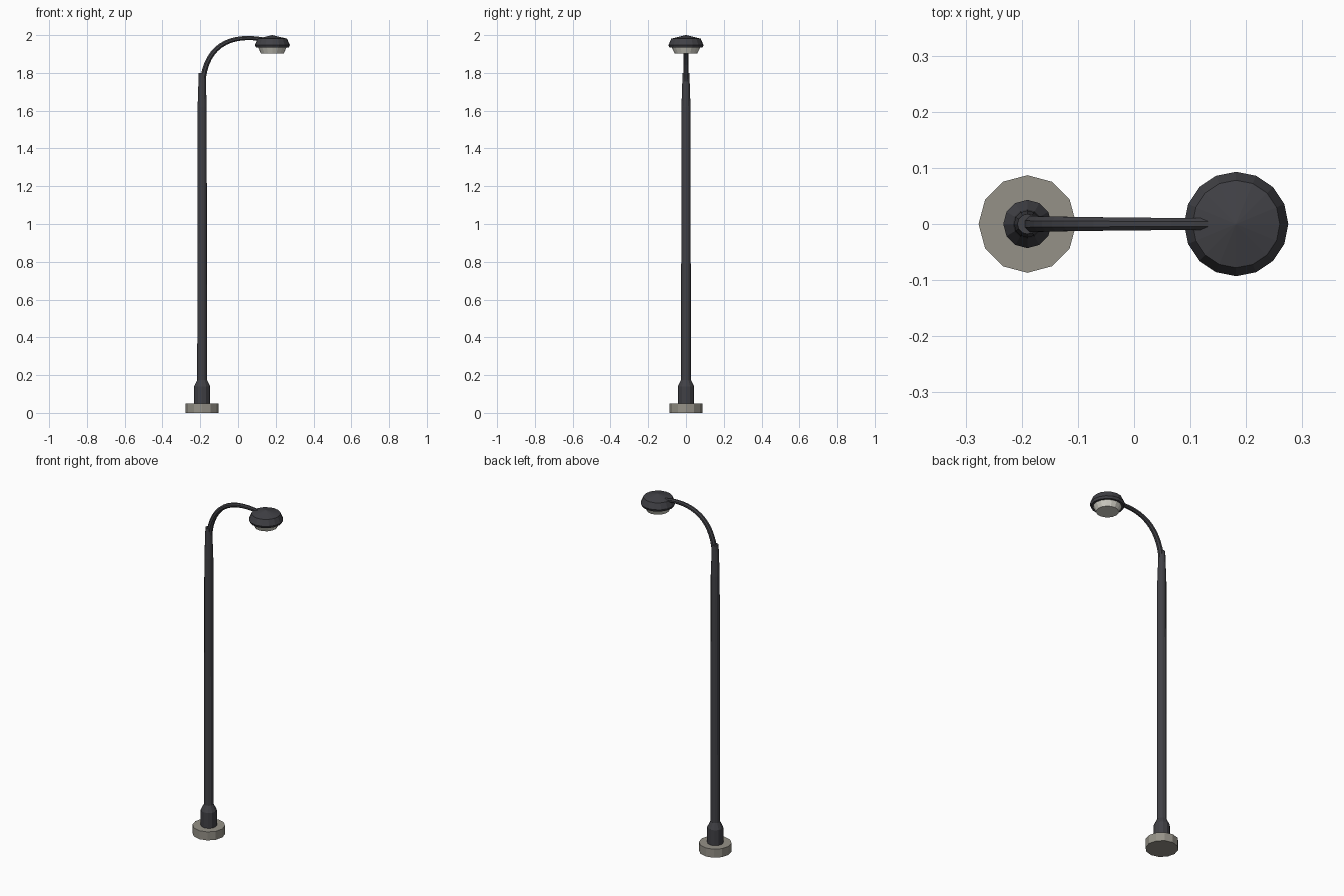
import bpy, math
from mathutils import Vector

if "Cube" in bpy.data.objects:
    bpy.data.objects.remove(bpy.data.objects["Cube"])


def material(name, rgb):
    m = bpy.data.materials.new(name)
    m.diffuse_color = (*rgb, 1)
    m.use_nodes = True
    m.node_tree.nodes["Principled BSDF"].inputs["Base Color"].default_value = m.diffuse_color
    return m


IRON = material("dark iron", (0.052, 0.052, 0.060))
STONE = material("grey stone", (0.30, 0.285, 0.245))
GLASS = material("pale glass", (0.66, 0.65, 0.58))


def make(name, verts, faces, mat):
    mesh = bpy.data.meshes.new(name)
    mesh.from_pydata(verts, [], faces)
    mesh.materials.append(mat)
    ob = bpy.data.objects.new(name, mesh)
    bpy.context.collection.objects.link(ob)
    return ob


def skin(name, rings, mat):
    """Join equal rings of points into a closed, capped tube."""
    n = len(rings[0])
    verts = [p for ring in rings for p in ring]
    faces = [(i * n + j, i * n + (j + 1) % n, (i + 1) * n + (j + 1) % n, (i + 1) * n + j)
             for i in range(len(rings) - 1) for j in range(n)]
    faces += [tuple(reversed(range(n))), tuple(range(len(verts) - n, len(verts)))]
    return make(name, verts, faces, mat)


def lathe(name, x, profile, sides, mat):
    """Turn a (radius, z) profile, listed bottom to top, about a vertical axis."""
    rings = [[(x + r * math.cos(2 * math.pi * j / sides), r * math.sin(2 * math.pi * j / sides), z)
              for j in range(sides)] for r, z in profile]
    return skin(name, rings, mat)


POLE_X, LAMP_X = -0.19, 0.182

# footing and pole
lathe("footing", POLE_X, [(0.087, 0), (0.087, 0.05)], 12, STONE)
lathe("pole", POLE_X, [(0.043, 0.03), (0.043, 0.14), (0.026, 0.175), (0.024, 1.62),
                       (0.018, 1.80)], 12, IRON)

# curved arm: bezier path with a tapering round section
p = [Vector((-0.188, 0, 1.74)), Vector((-0.175, 0, 1.93)),
     Vector((-0.06, 0, 2.015)), Vector((0.15, 0, 1.975))]
rings, steps, sides = [], 14, 8
for i in range(steps + 1):
    t = i / steps
    u = 1 - t
    c = p[0] * u**3 + p[1] * 3 * u * u * t + p[2] * 3 * u * t * t + p[3] * t**3
    d = ((p[1] - p[0]) * u * u + (p[2] - p[1]) * 2 * u * t + (p[3] - p[2]) * t * t).normalized()
    side = Vector((0, 1, 0))
    up = d.cross(side)
    r = 0.016 - 0.005 * t
    rings.append([c + r * (side * math.sin(a) + up * math.cos(a))
                  for a in (2 * math.pi * (j + 0.5) / sides for j in range(sides))])
skin("arm", [list(reversed(k)) for k in rings], IRON)

# lamp head: hood with a low cone on top, glass underneath
lathe("lamp_hood", LAMP_X, [(0.087, 1.934), (0.093, 1.947), (0.078, 1.981), (0.001, 2.0)], 16, IRON)
lathe("lamp_glass", LAMP_X, [(0.060, 1.903), (0.076, 1.936)], 16, GLASS)

# consistent outward normals
import bmesh
for ob in bpy.context.collection.objects:
    bm = bmesh.new()
    bm.from_mesh(ob.data)
    bmesh.ops.recalc_face_normals(bm, faces=bm.faces)
    bm.to_mesh(ob.data)
    bm.free()
